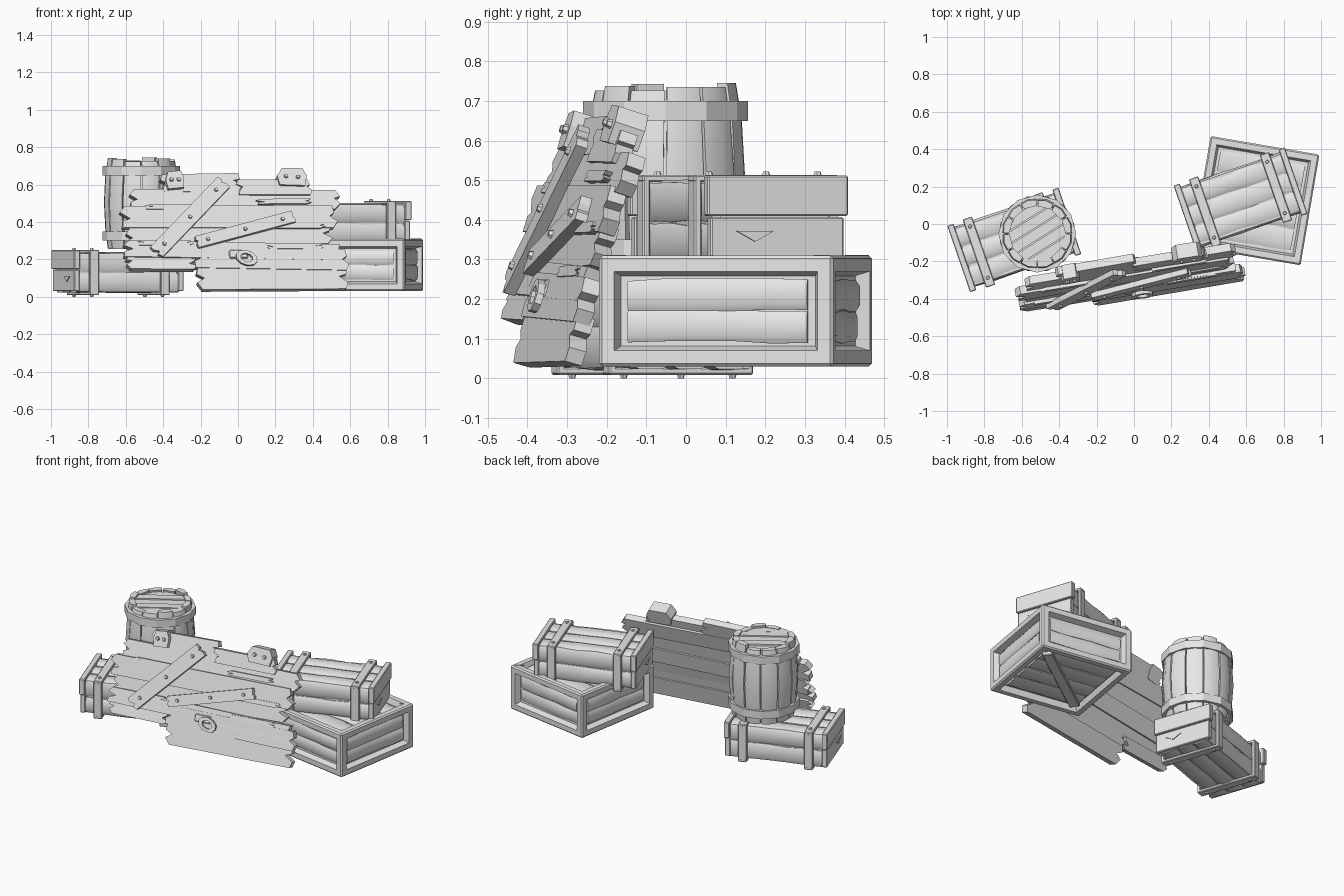
import bpy, bmesh, math, random
from mathutils import Matrix, Vector

random.seed(4)
if "Cube" in bpy.data.objects:
    bpy.data.objects.remove(bpy.data.objects["Cube"])

GREY = (0.8, 0.8, 0.8, 1)
mat = bpy.data.materials.new("plain_grey")
mat.use_nodes = True
mat.diffuse_color = GREY
mat.node_tree.nodes["Principled BSDF"].inputs["Base Color"].default_value = GREY


def T(x, y, z):
    return Matrix.Translation((x, y, z))


def R(deg, axis):
    return Matrix.Rotation(math.radians(deg), 4, axis)


def rnd(a):
    return random.uniform(-a, a)


def finish(name, bm, m, smooth=False):
    bmesh.ops.recalc_face_normals(bm, faces=bm.faces)
    me = bpy.data.meshes.new(name)
    bm.to_mesh(me)
    bm.free()
    me.materials.append(mat)
    ob = bpy.data.objects.new(name, me)
    bpy.context.collection.objects.link(ob)
    ob.matrix_world = m
    if smooth:
        bpy.ops.object.select_all(action='DESELECT')
        ob.select_set(True)
        bpy.context.view_layer.objects.active = ob
        bpy.ops.object.shade_smooth_by_angle(angle=math.radians(35))
    return ob


def box(name, size, m, bevel=0.004):
    bm = bmesh.new()
    bmesh.ops.create_cube(bm, size=1, matrix=Matrix.Diagonal((*size, 1)))
    bmesh.ops.bevel(bm, geom=bm.edges[:], offset=bevel, segments=1, affect='EDGES')
    return finish(name, bm, m)


def prism(name, pts, depth, m):
    """Flat outline in local XY, extruded around the middle along Z."""
    bm = bmesh.new()
    f = bm.faces.new([bm.verts.new((x, y, -depth / 2)) for x, y in pts])
    ext = bmesh.ops.extrude_face_region(bm, geom=[f])["geom"]
    bmesh.ops.translate(bm, vec=(0, 0, depth),
                        verts=[v for v in ext if isinstance(v, bmesh.types.BMVert)])
    return finish(name, bm, m)


def board(name, length, width, thick, m):
    """Worn board with a softly domed, wavy outer face."""
    bm = bmesh.new()
    rings = []
    for i in range(6):
        x = length * (i / 5 - 0.5)
        lo, hi, up = -width / 2 + rnd(0.004), width / 2 + rnd(0.004), rnd(0.003)
        loop = [(lo, -thick), (lo, -thick * 0.4), (lo * 0.6, up), (hi * 0.6, up),
                (hi, -thick * 0.4), (hi, -thick)]
        rings.append([bm.verts.new((x, y, z)) for y, z in loop])
    for a, b in zip(rings, rings[1:]):
        for k in range(6):
            n = (k + 1) % 6
            bm.faces.new((a[k], a[n], b[n], b[k]))
    bm.faces.new(rings[0])
    bm.faces.new(rings[-1])
    return finish(name, bm, m, True)


def stud(name, m, r=0.011, h=0.01):
    bm = bmesh.new()
    bmesh.ops.create_cone(bm, cap_ends=True, segments=6, radius1=r, radius2=r * 0.7, depth=h)
    return finish(name, bm, m)


def lathe(name, loop, m, sides=12):
    """Closed (radius, height) loop swept round Z."""
    bm = bmesh.new()
    rings = [[bm.verts.new((r * math.cos(a), r * math.sin(a), z)) for r, z in loop]
             for a in (2 * math.pi * i / sides for i in range(sides))]
    for i, a in enumerate(rings):
        b = rings[(i + 1) % sides]
        for k in range(len(loop)):
            n = (k + 1) % len(loop)
            bm.faces.new((a[k], a[n], b[n], b[k]))
    return finish(name, bm, m)


# Long slatted crate with two bands and planked ends
def long_crate(name, m):
    box(name + "_core", (0.56, 0.31, 0.18), m @ T(0, 0, 0.13))
    for turn, reach, wide, count in ((0, 0.108, 0.32, 3), (180, 0.108, 0.32, 3),
                                     (90, 0.17, 0.21, 2), (-90, 0.17, 0.21, 2)):
        face = m @ T(0, 0, 0.13) @ R(turn, 'X')
        step = wide / count
        for i in range(count):
            board(name + "_board", 0.58, step - 0.006, 0.025,
                  face @ T(0, (i + 0.5) * step - wide / 2, reach))
    for s in (-1, 1):
        # end planks with a small split in the lower one
        box(name + "_end_upper", (0.035, 0.375, 0.102), m @ T(s * 0.297, 0, 0.199))
        box(name + "_end_lower", (0.03, 0.355, 0.115), m @ T(s * 0.294, 0, 0.088))
        prism(name + "_end_split", [(-0.05, 0.015), (0.05, 0.015), (0.0, -0.012)], 0.008,
              m @ T(s * 0.31, -0.06, 0.095) @ R(90, 'Z') @ R(90, 'X'))
        # band running round the body
        for t in (-1, 1):
            box(name + "_band_flat", (0.052, 0.385, 0.018), m @ T(s * 0.2, 0, 0.13 + t * 0.112))
            box(name + "_band_side", (0.052, 0.02, 0.24), m @ T(s * 0.2, t * 0.182, 0.13))
            for y in (-0.145, 0.145):
                stud(name + "_stud", m @ T(s * 0.2, y, 0.13 + t * 0.125) @ R(90 - 90 * t, 'X'))


long_crate("left_crate", T(-0.64, -0.085, 0) @ R(19, 'Z'))
long_crate("upper_crate", T(0.57, 0.13, 0.262) @ R(19, 'Z'))

# Big square crate: recessed frame on every side
big = T(0.65, 0.125, 0.17) @ R(-9.7, 'Z')
bm = bmesh.new()
bmesh.ops.create_cube(bm, size=1, matrix=Matrix.Diagonal((0.59, 0.6, 0.28, 1)))
bmesh.ops.bevel(bm, geom=bm.edges[:], offset=0.008, segments=1, affect='EDGES')
sides = [f for f in bm.faces if f.calc_area() > 0.1]
bmesh.ops.inset_individual(bm, faces=sides, thickness=0.045)
bmesh.ops.inset_individual(bm, faces=sides, thickness=0.016, depth=-0.035)
finish("big_crate_frame", bm, big)
for k in range(4):
    for i in (-1, 1):
        board("big_crate_side_board", 0.46, 0.078, 0.02,
              big @ R(90 * k, 'Z') @ R(90, 'X') @ T(0, i * 0.04, 0.276))
for flip in (0, 180):
    for i in range(4):
        board("big_crate_flat_board", 0.46, 0.112, 0.02,
              big @ R(flip, 'X') @ T(0, (i - 1.5) * 0.117, 0.12))
box("big_crate_bottom_brace", (0.62, 0.06, 0.03), big @ T(0, 0, -0.122) @ R(45, 'Z'))
for sx in (-1, 1):
    for sy in (-1, 1):
        prism("big_crate_corner_joint", [(0, 0), (0.05, 0.05), (0.047, 0.053)], 0.004,
              big @ T(sx * 0.235, sy * 0.24, 0.139) @ Matrix.Diagonal((sx, sy, 1, 1)))

# Barrel: staves, hoops and a slatted lid
barrel = T(-0.517, -0.052, 0.255)
STAVES = 12
for i in range(STAVES):
    half = math.pi / STAVES - 0.012
    mid = 2 * math.pi * (i + 0.5) / STAVES
    top = 0.49 + rnd(0.022)
    rows = [(0, 0.178), (0.1, 0.192), (0.25, 0.201), (0.4, 0.192), (top, 0.178)]
    bm = bmesh.new()
    rings = []
    for z, r in rows:
        w = half * random.uniform(0.93, 1.0)
        r += rnd(0.002)
        rings.append([bm.verts.new((q * math.cos(mid + a), q * math.sin(mid + a), z))
                      for q, a in ((r, -w), (r + 0.005, 0), (r, w), (r - 0.03, w), (r - 0.03, -w))])
    for a, b in zip(rings, rings[1:]):
        for k in range(5):
            n = (k + 1) % 5
            bm.faces.new((a[k], a[n], b[n], b[k]))
    bm.faces.new(rings[0])
    bm.faces.new(rings[-1])
    finish("barrel_stave", bm, barrel, True)
lathe("barrel_core", [(0.001, 0.01), (0.16, 0.01), (0.182, 0.25), (0.16, 0.45), (0.001, 0.45)], barrel)
for z in (0.045, 0.395):
    lathe("barrel_hoop", [(0.175, z), (0.208, z), (0.208, z + 0.05), (0.175, z + 0.05)], barrel)
for i in range(5):
    lo, hi = -0.15 + i * 0.06 + 0.003, -0.09 + i * 0.06 - 0.003
    cl, ch = (math.sqrt(0.154 ** 2 - y * y) for y in (lo, hi))
    prism("barrel_lid_slat", [(-cl, lo), (cl, lo), (ch, hi), (-ch, hi)], 0.025,
          barrel @ R(32, 'Z') @ T(0, 0, 0.455 + rnd(0.005)))

# Broken leaning wall: local X along planks, Y up the slope, Z outward
LEAN = 18
wall = T(0, -0.285, 0.35) @ R(9.5, 'Z') @ R(90 - LEAN, 'X')


def slope(z):
    return (z - 0.35) / math.cos(math.radians(LEAN))


def ragged(length, width, bite):
    """Plank outline with splintered ends."""
    a, w = length / 2, width / 2
    ends = []
    for s in (1, -1):
        ends += [(s * (a - random.random() * bite), -s * w),
                 (s * a, -s * w * 0.4),
                 (s * (a - bite * random.uniform(0.8, 1.6)), s * w * rnd(0.2)),
                 (s * (a - random.random() * bite * 0.6), s * w * 0.35),
                 (s * (a - random.random() * bite), s * w)]
    return ends


PLANKS = [(-0.41, 0.04, 0.56, 0.65), (0.0, 0.41, 0.54, 0.615), (-0.58, 0.56, 0.47, 0.565),
          (-0.64, 0.54, 0.365, 0.475), (-0.61, 0.51, 0.275, 0.37), (-0.63, 0.55, 0.2, 0.28),
          (-0.62, -0.23, 0.145, 0.21), (-0.25, 0.59, 0.145, 0.25), (-0.24, 0.58, 0.04, 0.15)]
for i, (x0, x1, z0, z1) in enumerate(PLANKS):
    prism("wall_plank", ragged(x1 - x0, slope(z1) - slope(z0) + 0.006, 0.035), 0.045,
          wall @ T((x0 + x1) / 2, slope((z0 + z1) / 2), (i % 2) * 0.012 - 0.004)
          @ R(rnd(1.2), 'Z') @ R(rnd(3), 'X'))
# splinters lying over the joints
for x, z, ln in ((-0.35, 0.47, 0.3), (0.3, 0.37, 0.34), (0.25, 0.5, 0.3), (-0.4, 0.28, 0.3), (0.3, 0.26, 0.3)):
    prism("wall_splinter", ragged(ln, 0.028, 0.03), 0.03,
          wall @ T(x, slope(z), 0.022) @ R(rnd(3), 'Z'))


# Nailed diagonal braces
def brace(name, x0, z0, x1, z1, width):
    a, b = Vector((x0, slope(z0))), Vector((x1, slope(z1)))
    d, c = b - a, (a + b) / 2
    m = wall @ T(c.x, c.y, 0.045) @ R(math.degrees(math.atan2(d.y, d.x)), 'Z')
    prism(name, ragged(d.length, width, 0.012), 0.03, m)
    for t in (-0.38, 0, 0.38):
        stud(name + "_nail", m @ T(t * d.length, 0, 0.018), 0.013, 0.014)


brace("steep_brace", -0.46, 0.22, -0.07, 0.6, 0.085)
brace("shallow_brace", -0.24, 0.275, 0.3, 0.415, 0.065)

# Top clamps folded over the wall edge
for x, z, w, tilt in ((-0.335, 0.612, 0.1, 2), (0.3, 0.628, 0.16, -4)):
    m = wall @ T(x, slope(z), 0.01) @ R(tilt, 'Z')
    prism("wall_clamp", [(-w * 0.4, -0.05), (w * 0.45, -0.045), (w * 0.5, 0.01),
                         (w * 0.35, 0.05), (-w * 0.35, 0.045), (-w * 0.5, 0)], 0.08, m)
    for s in (-0.2, 0.2):
        stud("wall_clamp_nail", m @ T(s * w, 0, 0.045), 0.013, 0.014)

# Handle: plate and hanging ring
handle = wall @ T(0.0, slope(0.2), 0.03)
box("handle_plate", (0.1, 0.045, 0.02), handle @ T(-0.01, 0.018, 0))
lathe("handle_ring", [(0.026, -0.009), (0.046, -0.009), (0.046, 0.009), (0.026, 0.009)],
      handle @ T(0.03, -0.008, 0.02) @ R(-20, 'Z') @ Matrix.Diagonal((1.3, 0.9, 1, 1)), 10)
